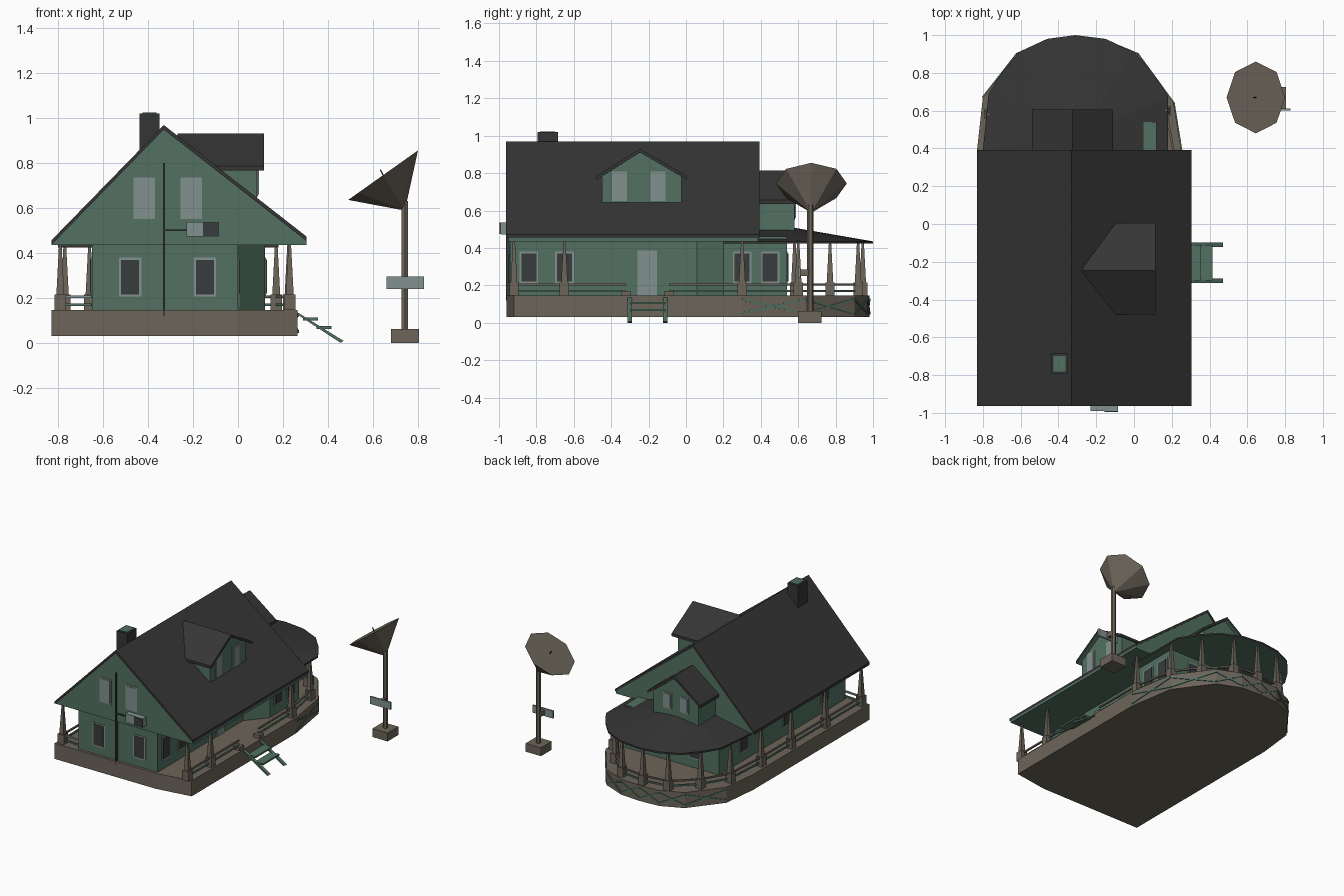
import bpy, bmesh, math
from mathutils import Vector

if "Cube" in bpy.data.objects:
    bpy.data.objects.remove(bpy.data.objects["Cube"])


def material(name, r, g, b):
    m = bpy.data.materials.new(name)
    m.diffuse_color = (r, g, b, 1)
    m.use_nodes = True
    m.node_tree.nodes["Principled BSDF"].inputs["Base Color"].default_value = m.diffuse_color
    return m


ROOF = material("charcoal roof", 0.036, 0.036, 0.036)
GREEN = material("green siding", 0.085, 0.165, 0.12)
WOOD = material("taupe wood", 0.15, 0.128, 0.1)
PALE = material("pale grey trim", 0.22, 0.285, 0.275)
GLASS = material("dark glass", 0.04, 0.045, 0.045)


def mesh(name, verts, faces, mats, rule=None):
    bm = bmesh.new()
    vs = [bm.verts.new(v) for v in verts]
    for f in faces:
        bm.faces.new([vs[i] for i in f])
    bmesh.ops.recalc_face_normals(bm, faces=bm.faces)
    bm.normal_update()
    if rule:
        for f in bm.faces:
            f.material_index = rule(f)
    me = bpy.data.meshes.new(name)
    bm.to_mesh(me)
    bm.free()
    for m in mats:
        me.materials.append(m)
    ob = bpy.data.objects.new(name, me)
    bpy.context.collection.objects.link(ob)
    return ob


def prism(name, pts, axis, a, b, *mats, rule=None):
    """Extrude a 2D outline along an axis from a to b."""
    put = {'x': lambda u, v, t: (t, u, v), 'y': lambda u, v, t: (u, t, v),
           'z': lambda u, v, t: (u, v, t)}[axis]
    n = len(pts)
    verts = [put(u, v, t) for t in (a, b) for u, v in pts]
    faces = [list(range(n)), list(range(n, 2 * n))]
    faces += [[i, (i + 1) % n, n + (i + 1) % n, n + i] for i in range(n)]
    return mesh(name, verts, faces, mats, rule)


def box(name, x0, x1, y0, y1, z0, z1, mat):
    return prism(name, [(x0, y0), (x1, y0), (x1, y1), (x0, y1)], 'z', z0, z1, mat)


def taper(name, p, q, r0, r1, mat, n=4):
    """Straight bar or tapered post between two points."""
    p, q = Vector(p), Vector(q)
    d = (q - p).normalized()
    u = d.cross(Vector((0, 0, 1)) if abs(d.z) < 0.9 else Vector((0, 1, 0))).normalized()
    w = d.cross(u)
    verts = []
    for c, r in ((p, r0), (q, r1)):
        for i in range(n):
            t = 2 * math.pi * (i + 0.5) / n
            verts.append(c + r * (u * math.cos(t) + w * math.sin(t)))
    faces = [list(range(n)), list(range(n, 2 * n))]
    faces += [[i, (i + 1) % n, n + (i + 1) % n, n + i] for i in range(n)]
    return mesh(name, verts, faces, [mat])


def window(name, axis, at, side, u0, u1, z0, z1, pane):
    """Framed window plate on a wall facing axis*side."""
    for part, t, inset, m in (("frame", 0.004, 0, PALE), ("pane", 0.008, 0.01, pane)):
        pts = [(u0 + inset, z0 + inset), (u1 - inset, z0 + inset),
               (u1 - inset, z1 - inset), (u0 + inset, z1 - inset)]
        prism(name + "_" + part, pts, axis, at - side * 0.003, at + side * t, m)


def gabled(name, axis, left, ridge, right, base, wall, roof, t=0.02):
    """Gabled body with a thin roof shell over it."""
    low = [(u, v - t) for u, v in (left, ridge, right)]
    k = 0.0 if name == "attic" else 0.03
    body = [(left[0] + k, base), (left[0] + k, low[0][1] + k * 0.6), low[1],
            (right[0] - k, low[2][1] + k * 0.6), (right[0] - k, base)]
    prism(name + "_walls", body, axis, wall[0], wall[1], GREEN)
    prism(name + "_roof", [left, ridge, right] + low[::-1], axis, roof[0], roof[1],
          ROOF, GREEN, rule=lambda f: 1 if f.normal.z < -0.2 else 0)


# Deck with rounded back
deck = [(-.83, -.96), (0, -.96), (.265, -.92), (.265, .3), (.21, .64), (.02, .9),
        (-.15, .97), (-.31, .98), (-.46, .97), (-.62, .9), (-.8, .67), (-.83, .4)]
prism("deck", deck, 'z', 0.03, 0.145, WOOD)

# Ground floor walls
walls = [(-.65, -.94), (0, -.94), (0, .06), (.12, .2), (.12, .54), (-.65, .54)]
prism("ground_floor_walls", walls, 'z', 0.14, 0.46, GREEN)

# Main roof and dormers
gabled("attic", 'y', (-.83, .455), (-.33, .968), (.305, .472), .435, (-.95, .385), (-.963, .392))
gabled("side_dormer", 'x', (-.48, .785), (-.245, .93), (.005, .785), .6, (-.28, .085), (-.27, .115))
gabled("back_dormer", 'y', (-.54, .655), (-.325, .815), (-.11, .655), .45, (.1, .58), (.1, .605))

# Back porch roof, a shallow fan
rim = [(.18, .2), (.18, .68), (.1, .8), (0, .91), (-.15, .98), (-.31, 1.0), (-.46, .98),
       (-.6, .915), (-.7, .8), (-.77, .69), (-.8, .39), (-.8, .2)]
n = len(rim)
verts = [(x, y, .435) for x, y in rim] + [(x, y, .423) for x, y in rim] + [(-.31, .45, .53)]
faces = [[i, (i + 1) % n, 2 * n] for i in range(n)] + [list(range(n, 2 * n))]
faces += [[i, (i + 1) % n, n + (i + 1) % n, n + i] for i in range(n)]
mesh("back_porch_roof", verts, faces, [ROOF, GREEN], lambda f: 1 if f.normal.z < -0.5 else 0)

# Chimney with a recessed-looking top
box("chimney", -.437, -.35, -.795, -.685, .75, 1.02, ROOF)
box("chimney_top", -.425, -.362, -.78, -.70, 1.015, 1.023, GREEN)

# Windows
for i, x in enumerate((-.465, -.255)):
    window(f"front_upper_window_{i}", 'y', -.95, -1, x, x + .095, .55, .735, PALE)
for i, x in enumerate((-.53, -.197)):
    window(f"front_lower_window_{i}", 'y', -.94, -1, x, x + .1, .205, .378, GLASS)
for i, y in enumerate((-.89, -.70)):
    window(f"right_window_{i}", 'x', 0, 1, y, y + .1, .21, .38, GLASS)
for i, y in enumerate((.25, .4)):
    window(f"right_back_window_{i}", 'x', .12, 1, y, y + .1, .21, .38, GLASS)
for i, y in enumerate((-.75, -.3, .2)):
    window(f"left_window_{i}", 'x', -.65, -1, y, y + .1, .21, .38, GLASS)
for i, x in enumerate((-.5, -.13)):
    window(f"back_window_{i}", 'y', .54, 1, x, x + .1, .21, .38, GLASS)
for i, y in enumerate((-.395, -.19)):
    window(f"side_dormer_window_{i}", 'x', .085, 1, y, y + .08, .65, .81, PALE)
for i, x in enumerate((-.43, -.29)):
    window(f"back_dormer_window_{i}", 'y', .58, 1, x, x + .07, .55, .67, PALE)
window("door", 'x', 0, 1, -.26, -.155, .146, .385, PALE)

# Front wall cooling unit and pipes
box("cooling_unit", -.23, -.085, -.99, -.94, .472, .537, PALE)
box("cooling_unit_grille", -.155, -.086, -.996, -.988, .474, .535, GLASS)
box("wall_pipe", -.333, -.325, -.962, -.935, .12, .8, GLASS)
box("wall_pipe_branch", -.33, -.23, -.962, -.945, .497, .503, GLASS)

# Porch posts: square foot, tapered shaft
right = [(.23, -.92), (.23, -.65), (.23, -.32), (.23, -.09)]
left = [(-.79, -.92), (-.79, -.5), (-.79, -.1), (-.79, .25)]
back = [(.225, .3), (.17, .6), (.04, .77), (-.12, .92), (-.31, .945),
        (-.5, .92), (-.66, .77), (-.77, .58), (-.79, .25)]
for i, (x, y) in enumerate(right + left + back[:-1]):
    tall = (x, y) not in ((.23, -.32), (.23, -.09))
    box(f"post_foot_{i}", x - .025, x + .025, y - .025, y + .025, .145,
        .215 if tall else .17, WOOD)
    if tall:
        taper(f"post_shaft_{i}", (x, y, .21), (x, y, .44), .025, .008, WOOD)

# Railings between posts
runs = [right[:3], [right[3], back[0]], left, back, [(-.79, -.92), (-.65, -.93)]]
for r, run in enumerate(runs):
    for i, (p, q) in enumerate(zip(run, run[1:])):
        for z, m in ((.17, GREEN), (.205, PALE if r > 3 else WOOD)):
            taper(f"rail_{r}_{i}_{z}", (*p, z), (*q, z), .008, .008, m)

# Lattice slats on the rear skirt
for i in range(3, 10):
    p, q = deck[i], deck[i + 1]
    for za, zb in ((.05, .125), (.125, .05)):
        taper(f"skirt_slat_{i}_{za}", (*p, za), (*q, zb), .008, .008, GREEN)

# Side steps
for i, y in enumerate((-.3, -.11)):
    prism(f"step_stringer_{i}", [(.25, .135), (.265, .135), (.47, .008), (.455, .0)],
          'y', y - .012, y + .012, GREEN)
for i, (x, z) in enumerate(((.29, .10), (.35, .062))):
    box(f"step_tread_{i}", x, x + .065, -.3, -.11, z, z + .012, GREEN)

# Dish on a pole with base and sign
box("dish_base", .68, .805, .6, .725, 0, .062, WOOD)
taper("dish_pole", (.742, .665, .05), (.742, .665, .63), .017, .017, WOOD, 6)
box("pole_sign", .66, .828, .6, .612, .24, .295, PALE)
box("sign_bracket", .73, .755, .61, .66, .25, .285, WOOD)
c = Vector((.645, .67, .745))
u, v = Vector((.155, 0, .11)), Vector((0, .19, 0))
ring = [c + u * math.cos(k * math.pi / 4) + v * math.sin(k * math.pi / 4) for k in range(8)]
mesh("dish", ring + [Vector((.742, .67, .588))],
     [list(range(8))] + [[k, (k + 1) % 8, 8] for k in range(8)], [WOOD])
taper("dish_feed", c, c + Vector((-.012, 0, .025)), .004, .004, GLASS)
